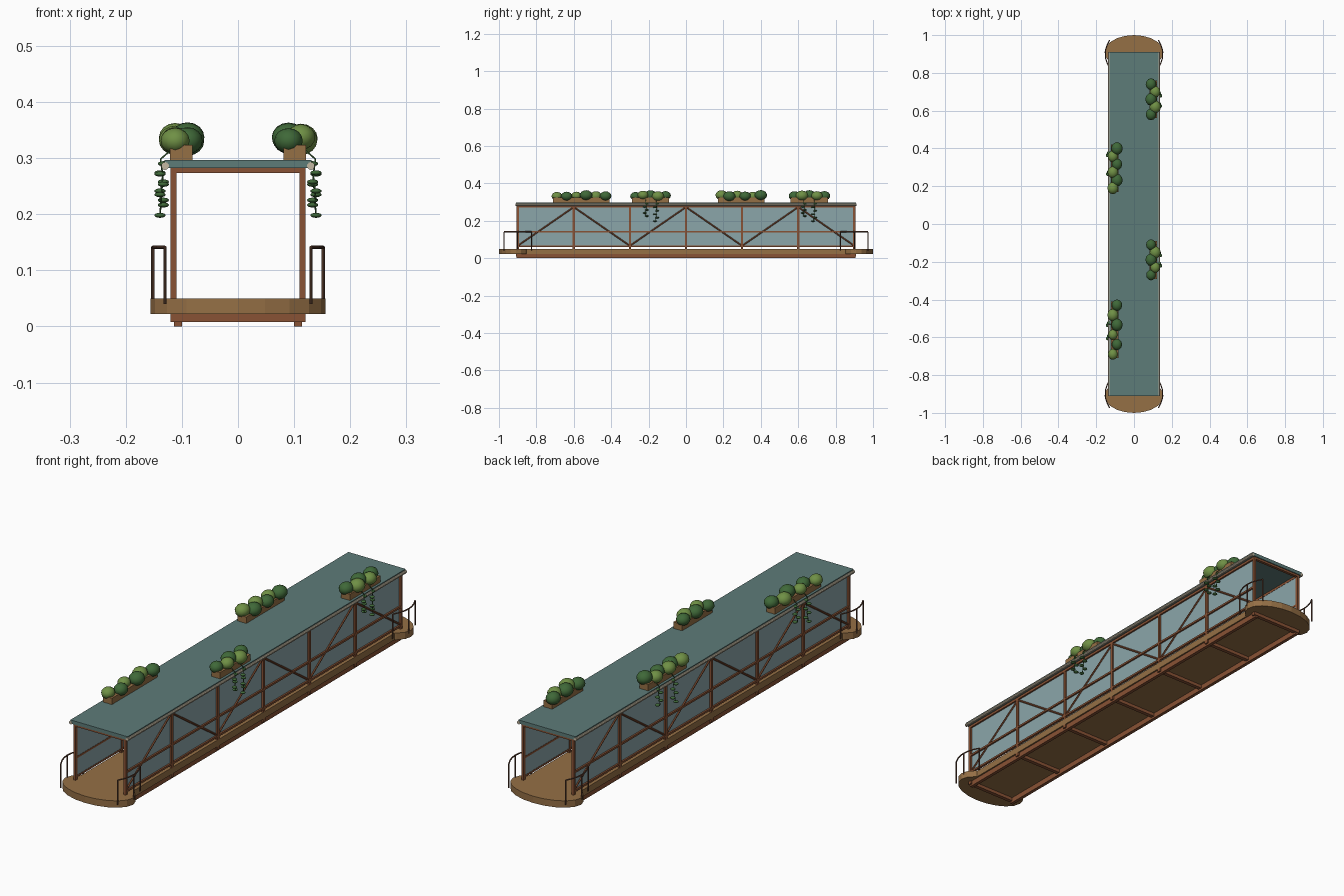
import bpy, bmesh, math, random
from mathutils import Vector, Matrix

if "Cube" in bpy.data.objects:
    bpy.data.objects.remove(bpy.data.objects["Cube"])

random.seed(4)


def mat(name, r, g, b):
    m = bpy.data.materials.new(name)
    m.diffuse_color = (r, g, b, 1)
    m.use_nodes = True
    m.node_tree.nodes["Principled BSDF"].inputs["Base Color"].default_value = m.diffuse_color
    return m


RUST = mat("rust_steel", 0.25, 0.085, 0.035)
WOOD = mat("wood", 0.30, 0.16, 0.06)
ROOF = mat("roof_teal", 0.11, 0.20, 0.19)
GLASS = mat("glass", 0.26, 0.38, 0.40)
CREAM = mat("cream_trim", 0.55, 0.48, 0.36)
RAIL = mat("rail_bronze", 0.13, 0.06, 0.035)
GREENS = [mat("leaf_dark", 0.05, 0.14, 0.04), mat("leaf_light", 0.16, 0.28, 0.06)]


def finish(bm, name, m, smooth=False):
    me = bpy.data.meshes.new(name)
    bm.to_mesh(me)
    bm.free()
    me.materials.append(m)
    for p in me.polygons:
        p.use_smooth = smooth
    ob = bpy.data.objects.new(name, me)
    bpy.context.collection.objects.link(ob)
    return ob


def add_box(bm, x0, x1, y0, y1, z0, z1):
    c = Vector(((x0 + x1) / 2, (y0 + y1) / 2, (z0 + z1) / 2))
    bmesh.ops.create_cube(bm, size=1, matrix=Matrix.Translation(c)
                          @ Matrix.Diagonal((x1 - x0, y1 - y0, z1 - z0, 1)))


def add_rod(bm, a, b, r, sides=8):
    a, b = Vector(a), Vector(b)
    rot = (b - a).to_track_quat('Z', 'Y').to_matrix().to_4x4()
    bmesh.ops.create_cone(bm, cap_ends=True, segments=sides, radius1=r, radius2=r,
                          depth=(b - a).length, matrix=Matrix.Translation((a + b) / 2) @ rot)


def add_blob(bm, c, rx, ry, rz):
    bmesh.ops.create_uvsphere(bm, u_segments=12, v_segments=8, radius=1,
                              matrix=Matrix.Translation(c) @ Matrix.Diagonal((rx, ry, rz, 1)))


BAYS = [-0.9 + 0.3 * i for i in range(7)]

# Floor and rounded end landings
bm = bmesh.new()
add_box(bm, -0.12, 0.12, -0.9, 0.9, 0.022, 0.0495)
finish(bm, "floor_deck", WOOD)
for s, n in ((-1, "front"), (1, "back")):
    bm = bmesh.new()
    bmesh.ops.create_cone(bm, cap_ends=True, segments=20, radius1=1, radius2=1, depth=0.028,
                          matrix=Matrix.Translation((0, s * 0.91, 0.036))
                          @ Matrix.Diagonal((0.156, 0.09, 1, 1)))
    # keep a vertex on the x axis
    finish(bm, n + "_landing", WOOD)

# Under-floor stringers and cross beams
bm = bmesh.new()
for s in (-1, 1):
    add_box(bm, s * 0.107 - 0.007, s * 0.107 + 0.007, -0.905, 0.905, 0, 0.023)
for y in BAYS:
    add_box(bm, -0.12, 0.12, y - 0.008, y + 0.008, 0.008, 0.0225)
finish(bm, "underfloor_beams", RUST)

# Side trusses: posts, rails and zigzag diagonals
for s, n in ((-1, "left"), (1, "right")):
    bm = bmesh.new()
    x = s * 0.115
    for y in BAYS:
        add_box(bm, x - 0.005, x + 0.005, y - 0.006, y + 0.006, 0.045, 0.28)
    for z, h in ((0.064, 0.004), (0.142, 0.004), (0.277, 0.005)):
        add_box(bm, x - 0.005, x + 0.005, -0.9, 0.9, z - h, z + h)
    for i in range(6):
        za, zb = (0.066, 0.273) if i % 2 == 0 else (0.273, 0.066)
        add_rod(bm, (x, BAYS[i], za), (x, BAYS[i + 1], zb), 0.004, 6)
    finish(bm, n + "_truss", RUST)

    # Glazing
    bm = bmesh.new()
    add_box(bm, s * 0.112 - 0.001, s * 0.112 + 0.001, -0.895, 0.895, 0.066, 0.276)
    finish(bm, n + "_glass", GLASS)

    # Gutter along the roof edge
    bm = bmesh.new()
    add_rod(bm, (s * 0.13, -0.911, 0.286), (s * 0.13, 0.911, 0.286), 0.007, 10)
    finish(bm, n + "_gutter", CREAM, True)
    bpy.context.view_layer.objects.active = bpy.data.objects[n + "_gutter"]
    bpy.context.object.select_set(True)
    bpy.ops.object.shade_smooth_by_angle()
    bpy.context.object.select_set(False)

# Roof cross beams and roof slab
bm = bmesh.new()
for y in BAYS:
    add_box(bm, -0.12, 0.12, y - 0.006, y + 0.006, 0.273, 0.283)
finish(bm, "roof_beams", RUST)
bm = bmesh.new()
add_box(bm, -0.131, 0.131, -0.91, 0.91, 0.282, 0.297)
finish(bm, "roof_slab", ROOF)

# Curved handrails on the landings
for sy, ny in ((-1, "front"), (1, "back")):
    for sx, nx in ((-1, "left"), (1, "right")):
        bm = bmesh.new()
        pts = []
        for i in range(7):
            t = -1 + i / 3
            pts.append(Vector((sx * (0.152 - 0.022 * t * t), sy * (0.9 + 0.073 * t), 0.141)))
        for a, b in zip(pts, pts[1:]):
            add_rod(bm, a, b, 0.0028)
        for i in (0, 3, 6):
            add_rod(bm, pts[i], (pts[i].x, pts[i].y, 0.04), 0.0028)
        finish(bm, f"{ny}_{nx}_handrail", RAIL)

# Roof planters: side, centre y, length, blob count, vine positions
PLANTERS = [(-1, -0.56, 0.30, 6, (-0.53, -0.60)), (1, -0.19, 0.20, 5, (-0.215, -0.16)),
            (-1, 0.295, 0.25, 6, (0.37, 0.27)), (1, 0.66, 0.20, 5, (0.63, 0.685))]
for k, (s, yc, ln, count, vines) in enumerate(PLANTERS, 1):
    bm = bmesh.new()
    add_box(bm, s * 0.101 - 0.02, s * 0.101 + 0.02, yc - ln / 2, yc + ln / 2, 0.296, 0.323)
    finish(bm, f"planter_{k}_box", WOOD)

    # Bushes, alternating greens
    bms = [bmesh.new(), bmesh.new()]
    for i in range(count):
        y = yc - ln / 2 + 0.02 + (ln - 0.04) * i / (count - 1)
        r = random.uniform(0.027, 0.034)
        x = s * 0.101 + (0.011 if i % 2 else -0.011)
        add_blob(bms[(i + k) % 2], (x, y, 0.334 + random.uniform(-0.004, 0.004)),
                 r * 0.9, r, r * 0.8)
    for b, n, m in zip(bms, ("dark", "light"), GREENS):
        finish(b, f"planter_{k}_{n}_bushes", m, True)

    # Hanging vines with small flat leaves
    bm = bmesh.new()
    for y, low in zip(vines, (0.225, 0.198)):
        path = [Vector((s * 0.115, y, 0.318)), Vector((s * 0.138, y, 0.298)),
                Vector((s * 0.128, y + 0.003, 0.27)), Vector((s * 0.139, y - 0.002, low))]
        path[2].x = s * 0.134
        for a, b in zip(path, path[1:]):
            add_rod(bm, a, b, 0.0015, 5)
        leaves = round((0.29 - low) / 0.018)
        for i in range(leaves + 1):
            z = 0.29 + (low - 0.29) * i / leaves
            add_blob(bm, (s * (0.133 + 0.006 * (i % 2)), y + 0.006 * (-1) ** i, z),
                     0.010, 0.010, 0.0045)
    finish(bm, f"planter_{k}_vines", GREENS[0], True)
